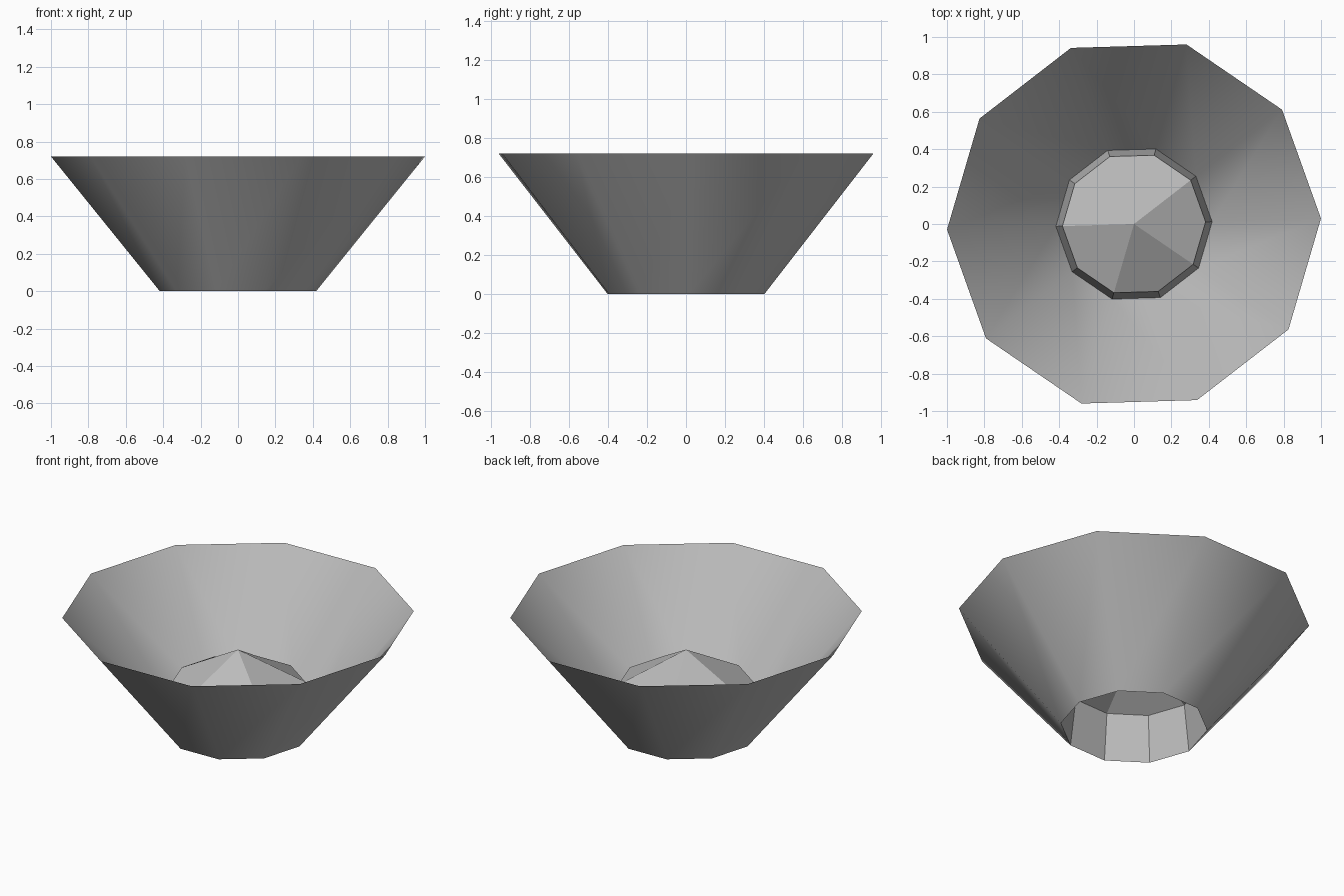
import bpy, bmesh, math

if "Cube" in bpy.data.objects:
    bpy.data.objects.remove(bpy.data.objects["Cube"])

SIDES = 10
TURN = math.radians(1.7)

grey = bpy.data.materials.new("plain grey")
grey.diffuse_color = (0.5, 0.5, 0.5, 1)
grey.use_nodes = True
grey.node_tree.nodes["Principled BSDF"].inputs["Base Color"].default_value = grey.diffuse_color


def ring(bm, r, z):
    """One ten-sided ring of vertices."""
    step = 2 * math.pi / SIDES
    return [bm.verts.new((r * math.cos(TURN + i * step),
                          r * math.sin(TURN + i * step), z)) for i in range(SIDES)]


def bridge(bm, low, high, smooth):
    """Quads between two rings, facing outward."""
    for i in range(SIDES):
        j = (i + 1) % SIDES
        bm.faces.new((low[i], low[j], high[j], high[i])).smooth = smooth


def finish(bm, name):
    mesh = bpy.data.meshes.new(name)
    bm.to_mesh(mesh)
    bm.free()
    mesh.materials.append(grey)
    obj = bpy.data.objects.new(name, mesh)
    bpy.context.collection.objects.link(obj)
    return obj


# Flared open wall, a single smooth-shaded sheet
bm = bmesh.new()
bridge(bm, ring(bm, 0.418, 0), ring(bm, 1.0, 0.72), True)
finish(bm, "flared_wall")

# Raised hollow centre: steep faceted collar with a shallow pointed cap
bm = bmesh.new()
foot, shoulder = ring(bm, 0.418, 0), ring(bm, 0.383, 0.29)
bridge(bm, foot, shoulder, False)
apex = bm.verts.new((0, 0, 0.5))
for i in range(1, SIDES, 2):  # cap facets span two sides each
    a, b, c = (shoulder[(i + k) % SIDES] for k in range(3))
    bm.faces.new((a, b, c, apex))
finish(bm, "raised_centre")
